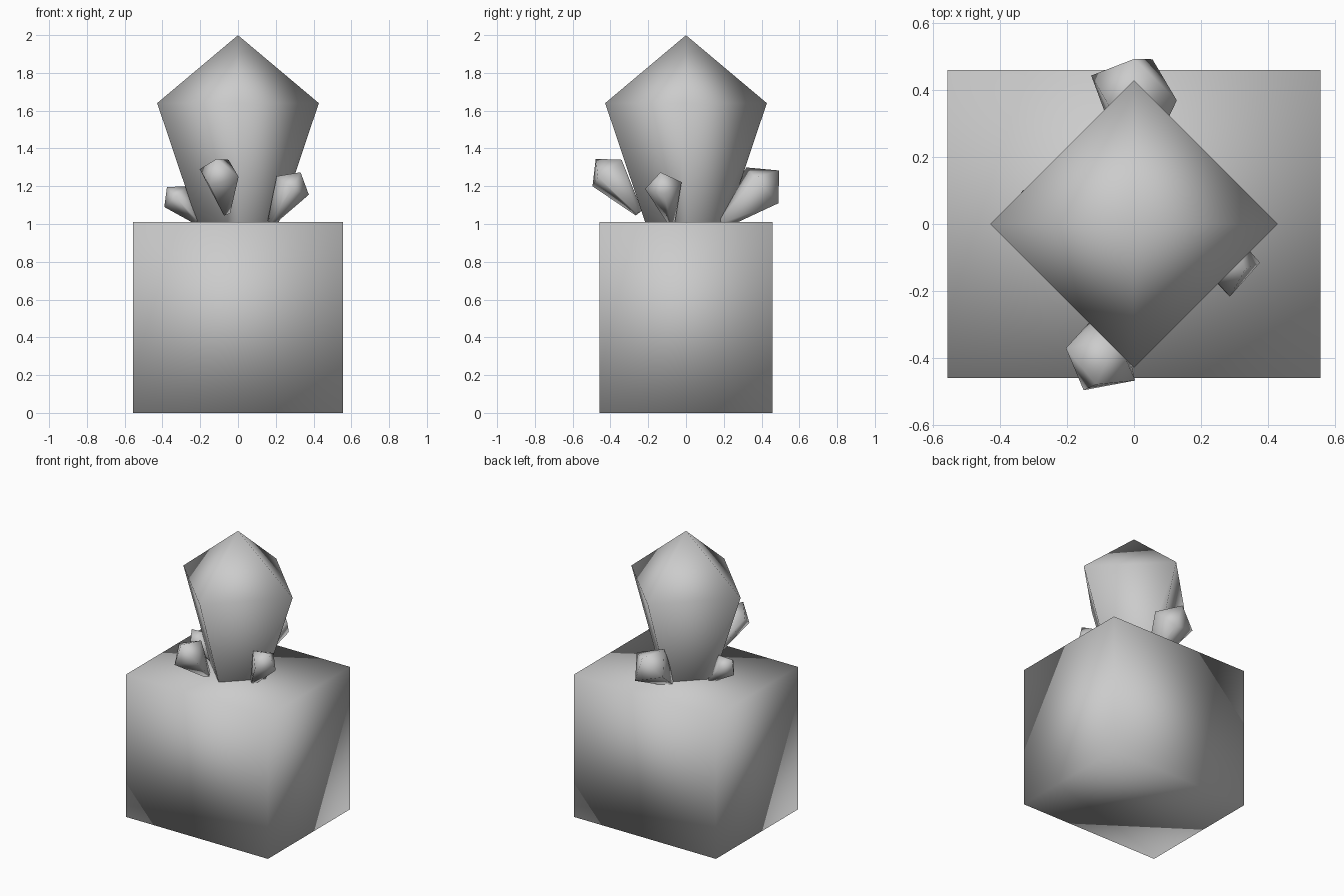
import bpy
import bmesh
from mathutils import Vector, Matrix

cube = bpy.data.objects.get("Cube")
if cube:
    bpy.data.objects.remove(cube, do_unlink=True)

# One plain grey for everything
GREY = (0.6, 0.6, 0.6, 1.0)
stone = bpy.data.materials.new("stone_grey")
stone.use_nodes = True
stone.diffuse_color = GREY
stone.node_tree.nodes["Principled BSDF"].inputs["Base Color"].default_value = GREY


def add_object(name, bm):
    """Turn a bmesh into a smooth-shaded grey object."""
    bmesh.ops.recalc_face_normals(bm, faces=bm.faces)
    for face in bm.faces:
        face.smooth = True
    mesh = bpy.data.meshes.new(name)
    bm.to_mesh(mesh)
    bm.free()
    mesh.materials.append(stone)
    obj = bpy.data.objects.new(name, mesh)
    bpy.context.scene.collection.objects.link(obj)
    return obj


# Crystal proportions, relative to the radius of its widest ring
TIP, ROOT, ROOT_RADIUS = 0.84, -2.35, 0.21


def crystal(name, centre, corner, axis):
    """Four-sided crystal: widest ring at centre, one corner towards corner."""
    corner = Vector(corner)
    size = corner.length
    z = Vector(axis).normalized()
    x = (corner - z * corner.dot(z)).normalized()
    y = z.cross(x)
    frame = Matrix((x, y, z)).transposed().to_4x4()
    place = Matrix.Translation(centre) @ frame @ Matrix.Scale(size, 4)

    bm = bmesh.new()
    square = ((1, 0), (0, 1), (-1, 0), (0, -1))
    ring = [bm.verts.new((a, b, 0)) for a, b in square]
    root = [bm.verts.new((a * ROOT_RADIUS, b * ROOT_RADIUS, ROOT)) for a, b in square]
    tip = bm.verts.new((0, 0, TIP))
    for i in range(4):
        j = (i + 1) % 4
        bm.faces.new((ring[i], ring[j], tip))
        bm.faces.new((root[i], root[j], ring[j], ring[i]))
    bm.faces.new(root[::-1])
    bm.transform(place)
    return add_object(name, bm)


# Block base
bm = bmesh.new()
bmesh.ops.create_cube(bm, size=1)
bm.transform(Matrix.Translation((0, 0, 0.505)) @ Matrix.Diagonal((1.11, 0.916, 1.01, 1)))
add_object("base_block", bm)

# Large upright crystal and four small ones leaning outwards
crystal("main_crystal", (0, 0, 1.64), (0.428, 0, 0), (0, 0, 1))
crystal("front_crystal", (-0.1, -0.418, 1.27), (-0.05, -0.077, -0.07), (-0.135, -0.618, 0.776))
crystal("back_crystal", (0, 0.405, 1.205), (0.055, 0.085, -0.095), (0, 0.74, 0.67))
crystal("left_crystal", (0.29, -0.12, 1.204), (0.085, 0.005, -0.049), (0.5, -0.18, 0.85))
crystal("right_crystal", (-0.33, 0.02, 1.145), (-0.06, 0, -0.055), (-0.675, 0, 0.738))
